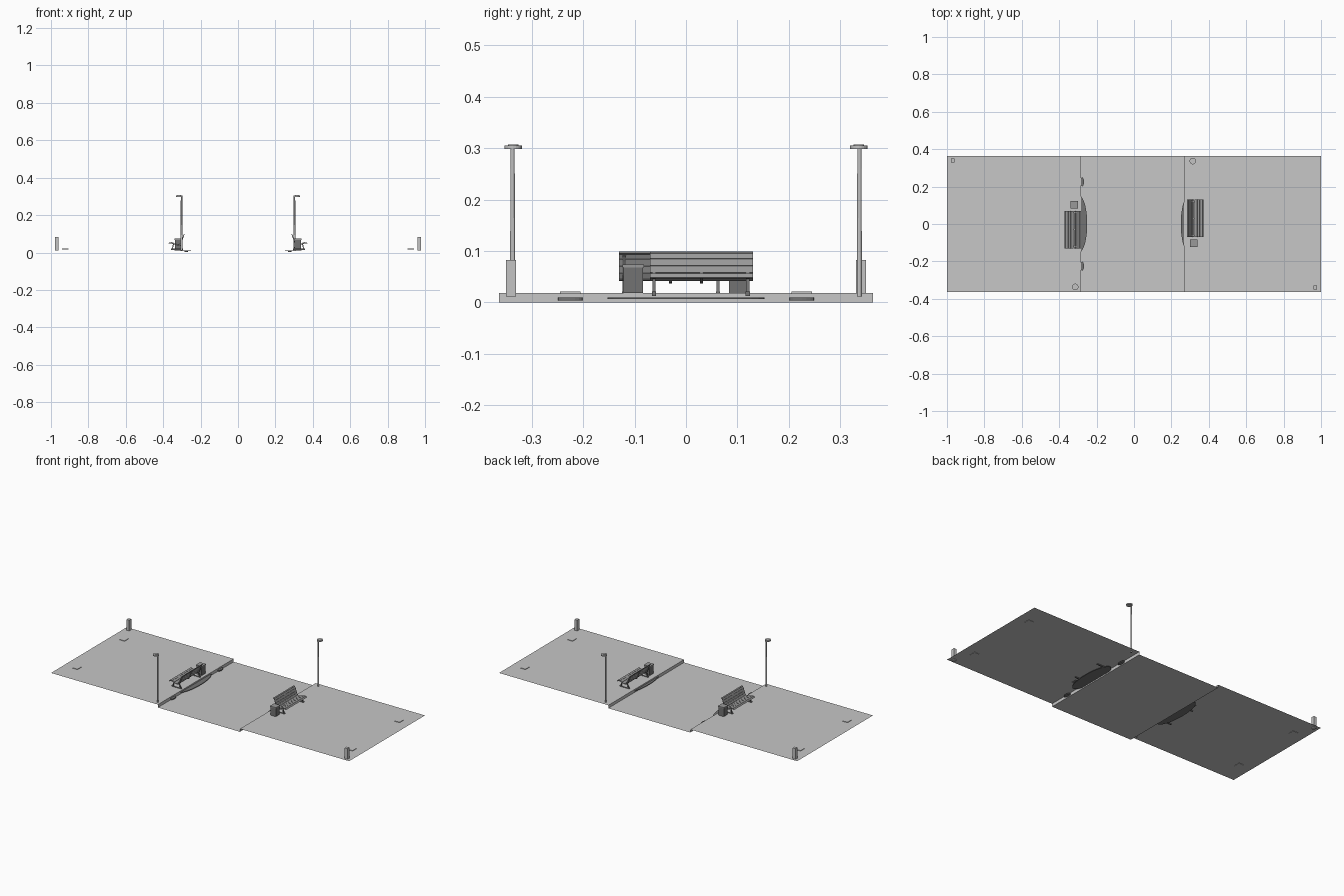
import bpy, bmesh, math
from mathutils import Matrix, Vector

if "Cube" in bpy.data.objects:
    bpy.data.objects.remove(bpy.data.objects["Cube"])


def mat(name, r, g, b):
    m = bpy.data.materials.new(name)
    m.diffuse_color = (r, g, b, 1)
    m.use_nodes = True
    m.node_tree.nodes["Principled BSDF"].inputs["Base Color"].default_value = m.diffuse_color
    return m


PAVING = mat("paving grey", 0.57, 0.57, 0.57)
LIGHT = mat("light metal", 0.55, 0.55, 0.55)
BENCH = mat("bench grey", 0.32, 0.32, 0.32)
DARK = mat("dark grey", 0.17, 0.17, 0.17)
KERB_Z = 0.018


def finish(name, bm, material, turn=0.0):
    """Turn the part about the street centre and make it an object."""
    bmesh.ops.transform(bm, matrix=Matrix.Rotation(turn, 4, 'Z'), verts=bm.verts)
    me = bpy.data.meshes.new(name)
    bm.to_mesh(me)
    bm.free()
    me.materials.append(material)
    ob = bpy.data.objects.new(name, me)
    bpy.context.collection.objects.link(ob)
    return ob


def box(name, x, y, z, material, turn=0.0):
    bm = bmesh.new()
    size = Vector((x[1] - x[0], y[1] - y[0], z[1] - z[0]))
    mid = Vector((x[0] + x[1], y[0] + y[1], z[0] + z[1])) / 2
    bmesh.ops.create_cube(bm, size=1, matrix=Matrix.Translation(mid) @ Matrix.Diagonal(size).to_4x4())
    return finish(name, bm, material, turn)


def cylinder(name, centre, r, z, material, turn=0.0, sides=16, stretch=1.0, top=None):
    bm = bmesh.new()
    m = Matrix.Translation((*centre, (z[0] + z[1]) / 2)) @ Matrix.Diagonal((1, stretch, 1, 1))
    bmesh.ops.create_cone(bm, cap_ends=True, segments=sides, radius1=r,
                          radius2=top or r, depth=z[1] - z[0], matrix=m)
    return finish(name, bm, material, turn)


def ribbon(name, pts, y, thick, material, turn=0.0):
    """Solid strip following an x-z profile, running along y."""
    bm = bmesh.new()
    ring = []
    offs = []
    for i, p in enumerate(pts):
        a, b = pts[max(i - 1, 0)], pts[min(i + 1, len(pts) - 1)]
        d = Vector((b[0] - a[0], b[1] - a[1])).normalized()
        offs.append((p[0] - d.y * thick, p[1] + d.x * thick))
    ring = list(pts) + offs[::-1]
    n = len(pts)
    ends = [[bm.verts.new((px, yy, pz)) for px, pz in ring] for yy in y]
    for i in range(len(ring)):
        j = (i + 1) % len(ring)
        bm.faces.new((ends[0][i], ends[0][j], ends[1][j], ends[1][i]))
    for e in ends:
        for i in range(n - 1):
            bm.faces.new((e[i], e[i + 1], e[2 * n - 2 - i], e[2 * n - 1 - i]))
    bmesh.ops.recalc_face_normals(bm, faces=bm.faces)
    return finish(name, bm, material, turn)


# Road and raised pavements: one folded open sheet
bm = bmesh.new()
prof = [(-1, KERB_Z), (-0.283, KERB_Z), (-0.283, 0), (0.267, 0), (0.267, KERB_Z), (1, KERB_Z)]
rows = [[bm.verts.new((x, y, z)) for x, z in prof] for y in (-0.363, 0.363)]
for i in range(len(prof) - 1):
    bm.faces.new((rows[0][i], rows[0][i + 1], rows[1][i + 1], rows[1][i]))
finish("street_ground", bm, PAVING)

# Bench slats run along this seat and backrest profile (x, z)
SEAT = [(0.372, 0.048), (0.366, 0.056), (0.352, 0.055), (0.338, 0.050),
        (0.322, 0.045), (0.311, 0.047), (0.305, 0.058), (0.301, 0.071),
        (0.296, 0.085), (0.291, 0.096), (0.284, 0.099)]

# Each side of the street is the other turned half way round
for side, turn in (("right", 0.0), ("left", math.pi)):
    # Bench
    for i in range(len(SEAT) - 1):
        a, b = Vector(SEAT[i]), Vector(SEAT[i + 1])
        p, q = a.lerp(b, 0.04), a.lerp(b, 0.96)
        ribbon(f"{side}_bench_slat_{i}", [tuple(p), tuple(q)], (-0.07, 0.13), 0.003, BENCH, turn)
    for k, y in enumerate((-0.062, 0.03, 0.120)):
        frame = [(x, z - 0.004) for x, z in SEAT[1:-1]]
        ribbon(f"{side}_bench_frame_{k}", frame, (y - 0.003, y + 0.003), 0.004, DARK, turn)
        if k == 1:
            continue
        ribbon(f"{side}_front_leg_{k}", [(0.354, KERB_Z), (0.346, 0.051)],
               (y - 0.003, y + 0.003), 0.005, DARK, turn)
        ribbon(f"{side}_back_leg_{k}", [(0.300, KERB_Z), (0.314, 0.046)],
               (y - 0.003, y + 0.003), 0.005, DARK, turn)
        box(f"{side}_bench_foot_{k}", (0.294, 0.358), (y - 0.004, y + 0.004),
            (0.013, 0.021), DARK, turn)

    # Litter bin beside the bench
    box(f"{side}_bin_body", (0.302, 0.338), (-0.121, -0.084), (KERB_Z, 0.068), DARK, turn)
    box(f"{side}_bin_lid", (0.300, 0.340), (-0.123, -0.082), (0.068, 0.074), BENCH, turn)

    # Lamp post with a disc head hung off one side
    cylinder(f"{side}_lamp_pole", (0.302, 0.337), 0.005, (0.012, 0.303), LIGHT, turn, 12, top=0.004)
    cylinder(f"{side}_lamp_head", (0.314, 0.336), 0.017, (0.298, 0.305), LIGHT, turn, 20)
    cylinder(f"{side}_lamp_cap", (0.314, 0.336), 0.010, (0.305, 0.307), LIGHT, turn, 20)

    # Corner bollard
    box(f"{side}_bollard", (0.961, 0.979), (-0.350, -0.330), (0.012, 0.083), LIGHT, turn)

    # Dark patch lying across the kerb, half under the pavement
    cylinder(f"{side}_kerb_patch", (0.295, 0), 0.045, (0.007, 0.010), DARK, turn, 32, 3.4)
    for k, y in enumerate((-0.225, 0.225)):
        cylinder(f"{side}_kerb_drain_{k}", (0.277, y), 0.010, (0.004, 0.010), DARK, turn, 16, 2.4)
        # Thin cover plates near the street ends
        box(f"{side}_cover_plate_{k}", (0.905, 0.940), (y - 0.02, y + 0.02),
            (0.016, 0.021), PAVING, turn)
